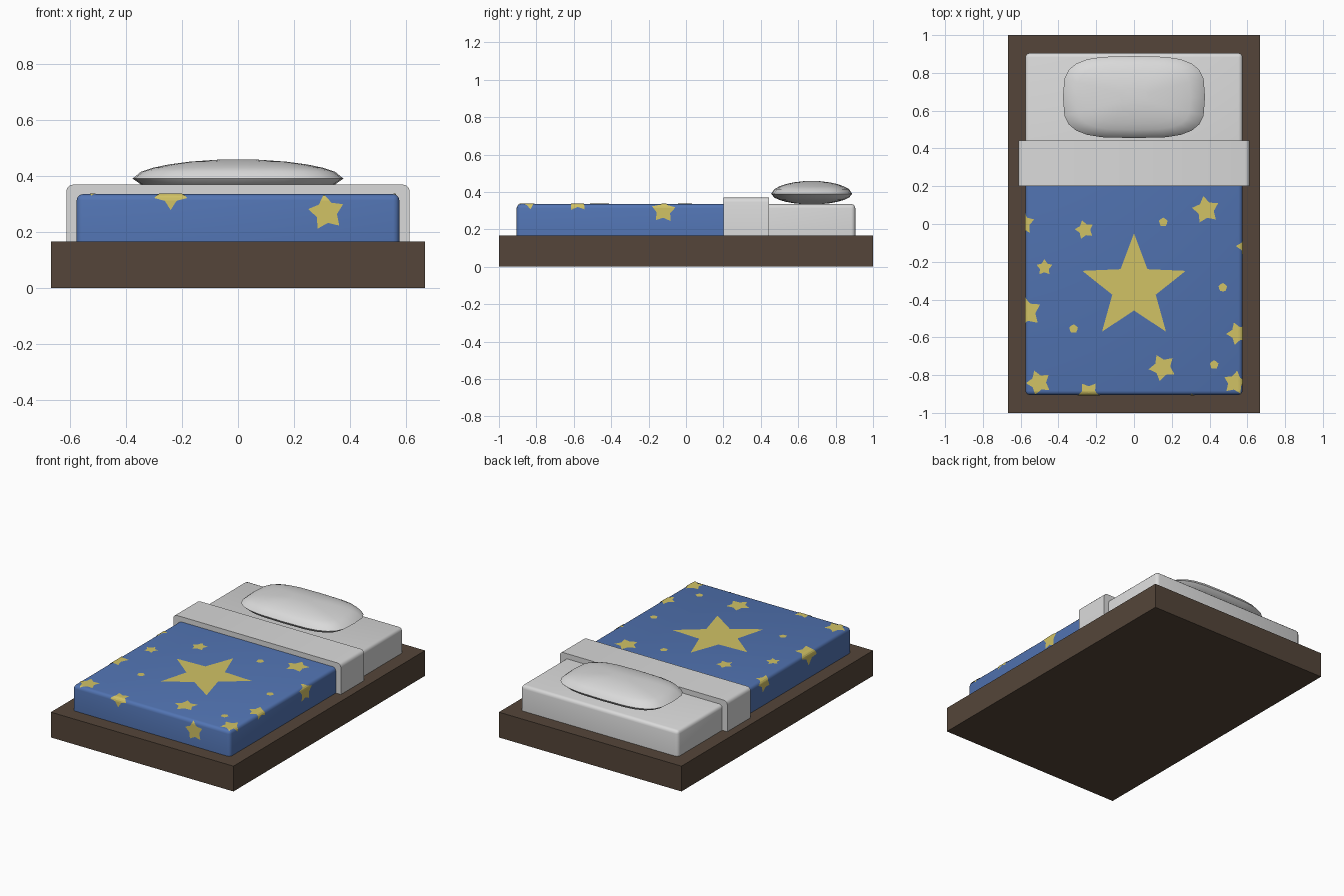
import bpy, bmesh, math
from mathutils import Vector

if "Cube" in bpy.data.objects:
    bpy.data.objects.remove(bpy.data.objects["Cube"])

def material(name, rgb):
    m = bpy.data.materials.new(name)
    m.diffuse_color = (*rgb, 1)
    m.use_nodes = True
    m.node_tree.nodes["Principled BSDF"].inputs["Base Color"].default_value = m.diffuse_color
    return m

WOOD = material("dark wood", (0.089, 0.060, 0.041))
WHITE = material("white linen", (0.70, 0.70, 0.70))
BLUE = material("blue blanket", (0.084, 0.175, 0.450))
YELLOW = material("star yellow", (0.64, 0.54, 0.13))

def finish(name, bm, mat, smooth=None):
    me = bpy.data.meshes.new(name)
    bm.to_mesh(me)
    bm.free()
    me.materials.append(mat)
    ob = bpy.data.objects.new(name, me)
    bpy.context.collection.objects.link(ob)
    if smooth:
        bpy.ops.object.select_all(action='DESELECT')
        ob.select_set(True)
        bpy.context.view_layer.objects.active = ob
        bpy.ops.object.shade_smooth_by_angle(angle=math.radians(smooth))
    return ob

def box(name, lo, hi, mat, radius=0, rounded=None):
    """Box between two corners; edges whose midpoint passes the rule are rounded."""
    lo, hi = Vector(lo), Vector(hi)
    bm = bmesh.new()
    bmesh.ops.create_cube(bm, size=1)
    for v in bm.verts:
        v.co = Vector(((lo[i] + hi[i]) / 2 + v.co[i] * (hi[i] - lo[i]) for i in range(3)))
    if radius:
        edges = [e for e in bm.edges if rounded((e.verts[0].co + e.verts[1].co) / 2)]
        bmesh.ops.bevel(bm, geom=edges, offset=radius, segments=3, profile=0.5, affect='EDGES')
    return finish(name, bm, mat, 40 if radius else None)

W, L, BASE, TOP, R = 0.575, 0.905, 0.167, 0.335, 0.022

# Frame, blanket, sheet and folded band
box("bed_frame", (-0.667, -1, 0), (0.667, 1, BASE), WOOD)
box("blanket", (-W, -L, BASE), (W, 0.3, TOP), BLUE, R,
    lambda c: c.z > BASE + 0.01 and c.y < 0.29)
box("mattress_sheet", (-W, 0.3, BASE), (W, L, TOP), WHITE, R,
    lambda c: c.z > BASE + 0.01 and c.y > 0.31)
box("folded_sheet_band", (-0.612, 0.2, BASE), (0.612, 0.443, 0.369), WHITE, 0.024,
    lambda c: c.z > 0.36 and abs(c.x) > 0.5)

# Pillow: rounded-rectangle rings swept over a lens profile
N, P = 24, 3.4
def ring(bm, s, z):
    out = []
    for k in range(N):
        a = 2 * math.pi * k / N
        c, d = math.cos(a), math.sin(a)
        x = math.copysign(abs(c) ** (2 / P), c) * 0.376 * s
        y = math.copysign(abs(d) ** (2 / P), d) * 0.217 * s
        out.append(bm.verts.new((x, 0.672 + y, z)))
    return out

bm = bmesh.new()
scales = [0.2, 0.45, 0.65, 0.8, 0.92]
lens = lambda s: (1 - s * s) ** 0.55
rings = [ring(bm, s, 0.39 - 0.057 * lens(s)) for s in scales]
rings.append(ring(bm, 1, 0.39))
rings += [ring(bm, s, 0.39 + 0.069 * lens(s)) for s in reversed(scales)]
for a, b in zip(rings, rings[1:]):
    for k in range(N):
        j = (k + 1) % N
        bm.faces.new((a[k], a[j], b[j], b[k]))
bm.faces.new(rings[0][::-1])
bm.faces.new(rings[-1])
finish("pillow", bm, WHITE, 45)

# Stars: flat outlines draped over the rounded blanket edges
OFF = 0.003
def fold(u, half):
    """Distance along the cloth -> (sideways position, drop)."""
    r, flat = R + OFF, half - R
    t = abs(u) - flat
    if t <= 0:
        return u, 0
    if t < r * math.pi / 2:
        x, d = flat + r * math.sin(t / r), r * (1 - math.cos(t / r))
    else:
        x, d = flat + r, r + t - r * math.pi / 2
    return math.copysign(x, u), d

def star(name, u, v, outer, ratio=0.6, turn=0):
    bm = bmesh.new()
    mid = bm.verts.new((u, v, 0))
    rim = []
    for k in range(10):
        a = math.pi / 2 + math.radians(turn) + math.pi * k / 5
        q = outer * (ratio if k % 2 else 1)
        rim.append(bm.verts.new((u + q * math.cos(a), v + q * math.sin(a), 0)))
    for k in range(10):
        bm.faces.new((mid, rim[k], rim[(k + 1) % 10]))
    for axis, half in ((0, W), (1, L)):
        for side in (-1, 1):
            for step in range(5):
                n = Vector((0, 0, 0))
                n[axis] = side
                cut = n * (half - R + (R + OFF) * math.pi / 2 * step / 4)
                bmesh.ops.bisect_plane(bm, geom=bm.verts[:] + bm.edges[:] + bm.faces[:],
                                       plane_co=cut, plane_no=n, dist=1e-5)
    for w in bm.verts:
        (x, dx), (y, dy) = fold(w.co.x, W), fold(w.co.y, L)
        w.co = (x, y, TOP + OFF - dx - dy)
    finish(name, bm, YELLOW)

star("large_star", 0, -0.337, 0.288, 0.42)
small = [(0.38, 0.075, 0.074, 10), (-0.262, -0.03, 0.052, 15), (-0.474, -0.23, 0.044, 0),
         (0.15, -0.76, 0.073, 25), (-0.505, -0.84, 0.068, 20), (0.535, -0.84, 0.064, -10),
         (0.55, -0.58, 0.062, 20), (-0.24, -0.895, 0.062, 36), (-0.57, -0.465, 0.083, 10),
         (-0.588, 0.005, 0.062, 0), (0.605, -0.12, 0.066, 15), (0.315, -0.965, 0.066, 8)]
for i, (u, v, r, turn) in enumerate(small):
    star(f"small_star_{i + 1}", u, v, r, 0.58, turn)
dots = [(0.155, 0.01), (0.47, -0.336), (-0.32, -0.555), (0.424, -0.745)]
for i, (u, v) in enumerate(dots):
    star(f"tiny_star_{i + 1}", u, v, 0.024, 0.85)
